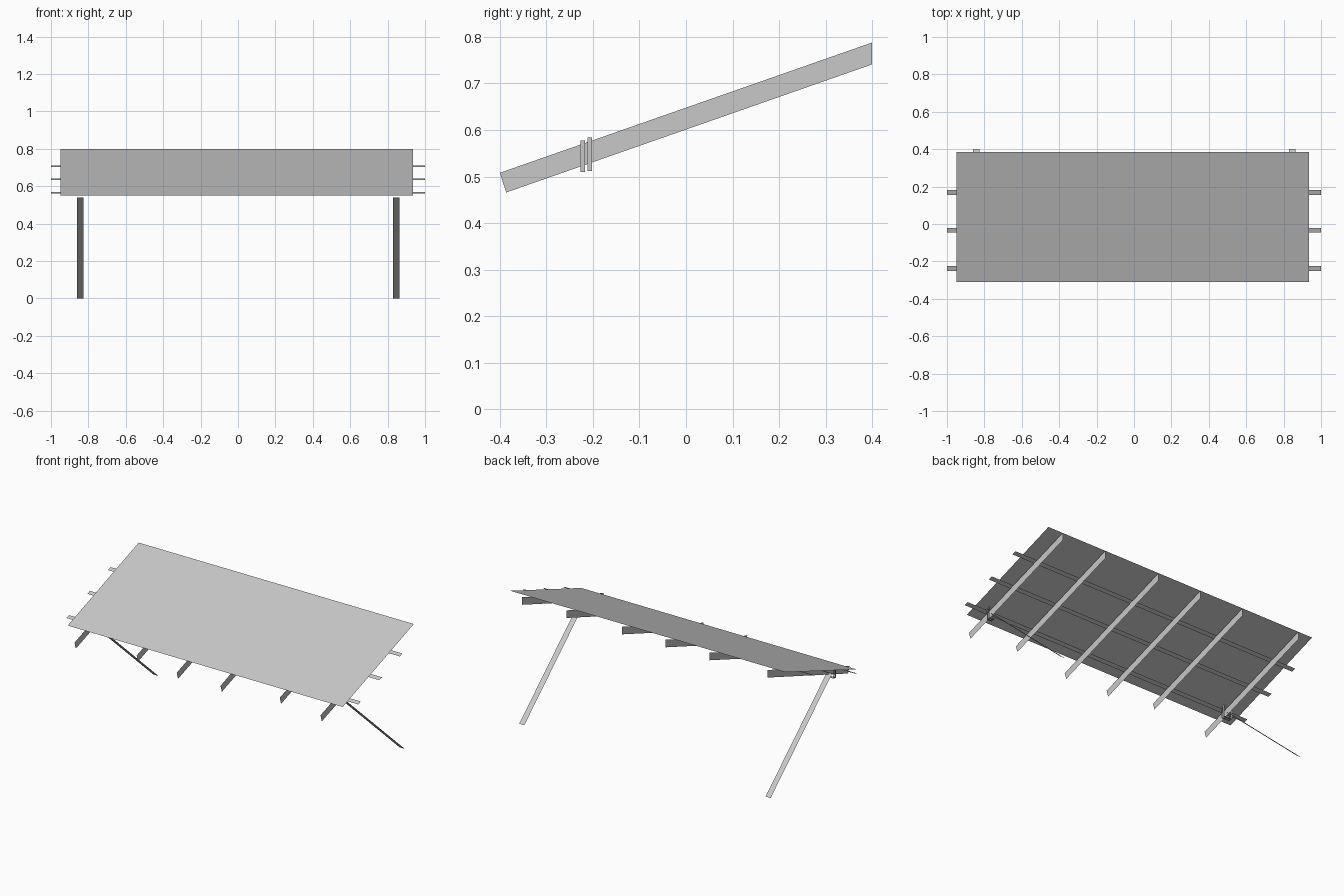
import bpy
import bmesh
from mathutils import Vector

cube = bpy.data.objects.get("Cube")
if cube:
    bpy.data.objects.remove(cube)

grey = bpy.data.materials.new("plain grey")
grey.use_nodes = True
COLOUR = (0.58, 0.58, 0.58, 1)
grey.diffuse_color = COLOUR
grey.node_tree.nodes["Principled BSDF"].inputs["Base Color"].default_value = COLOUR


def build(name, quads):
    """Make one object out of thin four-cornered sheets."""
    bm = bmesh.new()
    for quad in quads:
        bm.faces.new([bm.verts.new(Vector(p)) for p in quad])
    bmesh.ops.remove_doubles(bm, verts=bm.verts, dist=0.0001)
    mesh = bpy.data.meshes.new(name)
    bm.to_mesh(mesh)
    bm.free()
    mesh.materials.append(grey)
    obj = bpy.data.objects.new(name, mesh)
    bpy.context.collection.objects.link(obj)
    return obj


def strip(x0, x1, start, end):
    """Sheet across x between two (y, z) points."""
    return [(x0, *start), (x1, *start), (x1, *end), (x0, *end)]


SLOPE = 0.35


def roof_z(y):
    return 0.648 + SLOPE * y


# Roof sheet, lying just above the frame
build("roof_panel", [strip(-0.95, 0.935, (-0.31, 0.55), (0.385, 0.798))])

# Purlins across the rafters
for i, y in enumerate((-0.238, -0.033, 0.168)):
    lo, hi = y - 0.0125, y + 0.0125
    build(f"purlin_{i + 1}", [strip(-1, 1, (lo, roof_z(lo)), (hi, roof_z(hi)))])

# Rafters: square cut at the low end, plumb cut at the high end
DEPTH = 0.047
for i, (x, front) in enumerate(((-0.84, -0.4), (-0.44, -0.363), (-0.14, -0.4),
                                (0.16, -0.4), (0.54, -0.363), (0.845, -0.4))):
    cut = front + 0.0135
    build(f"rafter_{i + 1}", [[(x, front, roof_z(front)),
                               (x, cut, roof_z(cut) - DEPTH),
                               (x, 0.4, roof_z(0.4) - DEPTH),
                               (x, 0.4, roof_z(0.4))]])

# Raking legs and the bands that tie them to the outer rafters
for side, x, half in (("right", -0.8425, 0.027), ("left", 0.845, 0.017)):
    build(f"{side}_leg", [strip(x - 0.0175, x + 0.0175, (-0.2, 0.54), (0.4, 0))])
    bands = []
    for y, low, high in ((-0.222, 0.51, 0.578), (-0.207, 0.512, 0.584)):
        corners = [(x - half, low), (x + half, low),
                   (x + half, high), (x - half, high)]
        for a, b in zip(corners, corners[1:] + corners[:1]):
            bands.append([(a[0], y - 0.005, a[1]), (b[0], y - 0.005, b[1]),
                          (b[0], y + 0.005, b[1]), (a[0], y + 0.005, a[1])])
    build(f"{side}_lashing", bands)
